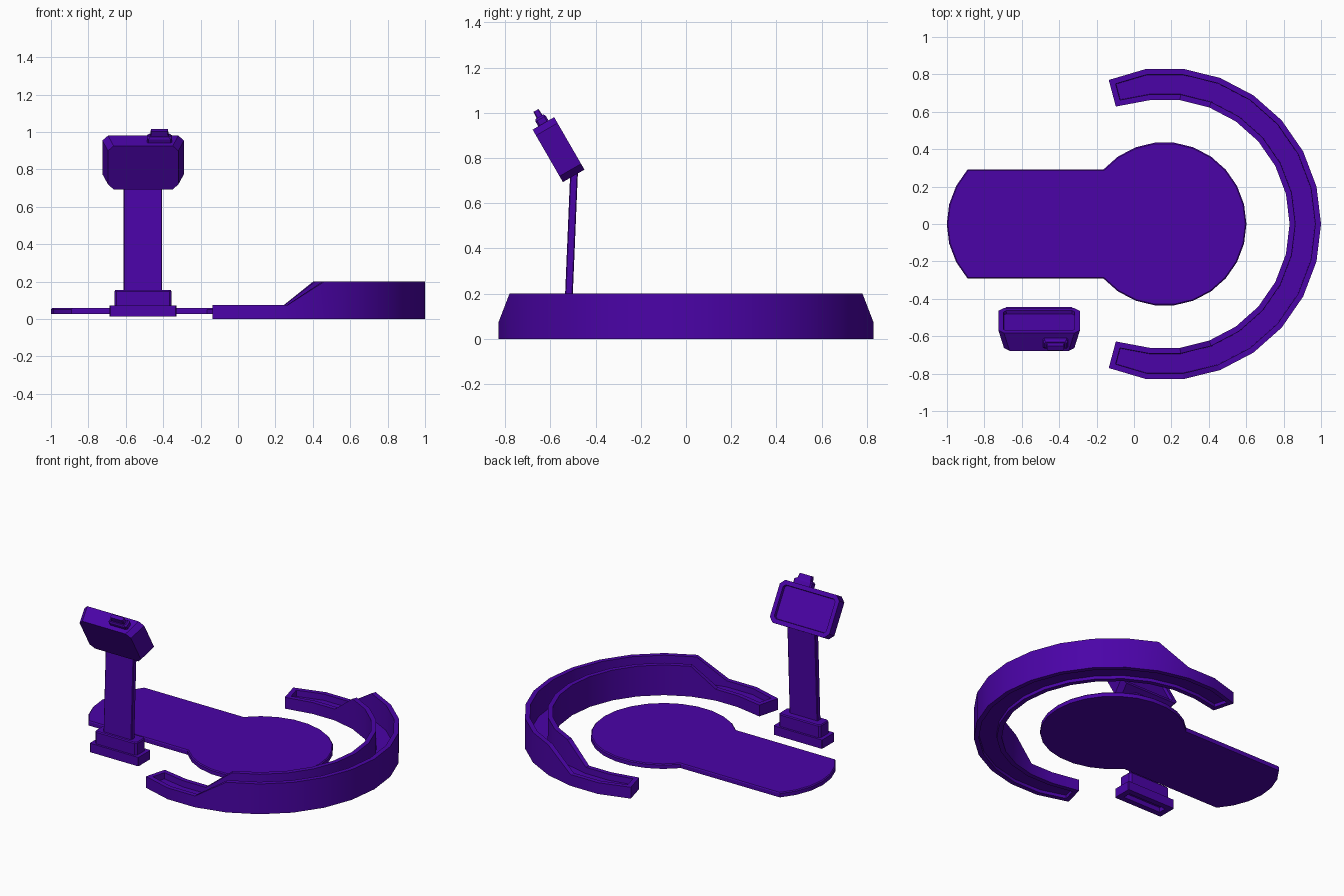
import bpy, bmesh
from math import cos, sin, radians, pi
from mathutils import Matrix, Vector

if "Cube" in bpy.data.objects:
    bpy.data.objects.remove(bpy.data.objects["Cube"])

purple = bpy.data.materials.new("purple")
purple.diffuse_color = (0.07, 0.001, 0.39, 1)
purple.use_nodes = True
purple.node_tree.nodes["Principled BSDF"].inputs["Base Color"].default_value = purple.diffuse_color
STEP = 2 * pi / 26          # arcs share a 26-sided circle
IDENT = Matrix.Identity(4)


def loft(name, sections, matrix=IDENT, recess=()):
    """Skin matching closed loops; recess = (direction, rim, floor level) entries."""
    bm = bmesh.new()
    rows = [[bm.verts.new(p) for p in s] for s in sections]
    for a, b in zip(rows, rows[1:]):
        for i in range(len(a)):
            j = (i + 1) % len(a)
            bm.faces.new((a[i], a[j], b[j], b[i]))
    bm.faces.new(rows[0][::-1])
    bm.faces.new(rows[-1])
    bmesh.ops.recalc_face_normals(bm, faces=bm.faces[:])
    bm.normal_update()
    picked = [[f for f in bm.faces if f.normal.dot(Vector(d)) > 0.7] for d, _, _ in recess]
    for faces, (d, rim, level) in zip(picked, recess):
        # first inset leaves a flat rim, second one becomes the recess wall
        for width in (rim, 0.002):
            bmesh.ops.inset_region(bm, faces=faces, thickness=width, use_even_offset=True)
        axis = [abs(c) for c in d].index(1)
        for v in {v for f in faces for v in f.verts}:
            v.co[axis] = level
    bmesh.ops.recalc_face_normals(bm, faces=bm.faces[:])
    me = bpy.data.meshes.new(name)
    bm.to_mesh(me)
    bm.free()
    me.materials.append(purple)
    ob = bpy.data.objects.new(name, me)
    ob.matrix_world = matrix
    bpy.context.collection.objects.link(ob)
    return ob


def smooth(ob):
    bpy.ops.object.select_all(action='DESELECT')
    bpy.context.view_layer.objects.active = ob
    ob.select_set(True)
    bpy.ops.object.shade_smooth_by_angle(angle=radians(25))


def octagon(hx, hy, c):
    """Rectangle with cut corners, as 2D points."""
    return [(hx, -hy + c), (hx, hy - c), (hx - c, hy), (-hx + c, hy),
            (-hx, hy - c), (-hx, -hy + c), (-hx + c, -hy), (hx - c, -hy)]


def stack(name, layers, matrix, recess=()):
    """Chamfered block from (z, half x, half y, chamfer) layers."""
    return loft(name, [[(x, y, z) for x, y in octagon(hx, hy, c)]
                       for z, hx, hy, c in layers], matrix, recess)


# Keyhole-shaped floor platform with a bevelled top edge
def keyhole(r, z):
    right = [(0.163 + r * cos(k * STEP), r * sin(k * STEP), z) for k in range(-10, 11)]
    left = [(-0.563 + r * cos(k * STEP), r * sin(k * STEP), z) for k in range(10, 17)]
    return right + left


smooth(loft("floor_platform",
            [keyhole(0.438, 0.027), keyhole(0.438, 0.052), keyhole(0.432, 0.058)]))

# Curved barrier: two walls stepping up from low ends, with a level trough between
R_OUT, R_IN = 0.835, 0.667
sections = []
for k in range(-8, 9):
    top = 0.2 if abs(k) <= 5 else 0.075
    s = 1 if k > 0 else -1
    if abs(k) == 8:
        o, i = (-0.135, 0.77 * s), (-0.097, 0.628 * s)
    else:
        o, i = [(0.165 + r * cos(k * STEP), r * sin(k * STEP)) for r in (R_OUT, R_IN)]
    sections.append([(*o, 0), (*o, top), (*i, top), (*i, 0)])
smooth(loft("curved_barrier", sections,
            recess=[((0, 0, 1), 0.03, 0.035), ((0, 0, -1), 0.03, 0.02)]))

# Kiosk base in two tiers, hollowed underneath
stack("kiosk_base", [(0.013, 0.178, 0.064, 0.004), (0.072, 0.178, 0.064, 0.004),
                     (0.072, 0.153, 0.05, 0.012), (0.148, 0.153, 0.05, 0.012),
                     (0.155, 0.148, 0.045, 0.012)],
      Matrix.Translation((-0.508, -0.507, 0)), recess=[((0, 0, -1), 0.038, 0.043)])

# Flat leaning pole
stack("kiosk_pole", [(0, 0.103, 0.017, 0.004), (0.61, 0.103, 0.017, 0.004)],
      Matrix.Translation((-0.508, -0.52, 0.145)) @ Matrix.Rotation(radians(-2.4), 4, 'X'))

# Tilted screen housing, narrower at the back, with a recessed screen
head = Matrix.Translation((-0.507, -0.564, 0.837)) @ Matrix.Rotation(radians(30), 4, 'X')
loft("screen_housing",
     [[(x, n, u) for x, u in octagon(hx, 0.134, 0.03)]
      for n, hx in ((-0.055, 0.188), (0.055, 0.218))],
     head, recess=[((0, 1, 0), 0.028, 0.036)])

# Small camera on top of the housing
stack("housing_camera", [(0.13, 0.066, 0.026, 0.008), (0.158, 0.066, 0.026, 0.008),
                         (0.168, 0.058, 0.02, 0.008), (0.168, 0.05, 0.015, 0.004),
                         (0.2, 0.045, 0.013, 0.004)],
      head @ Matrix.Translation((0.087, 0, 0)))
